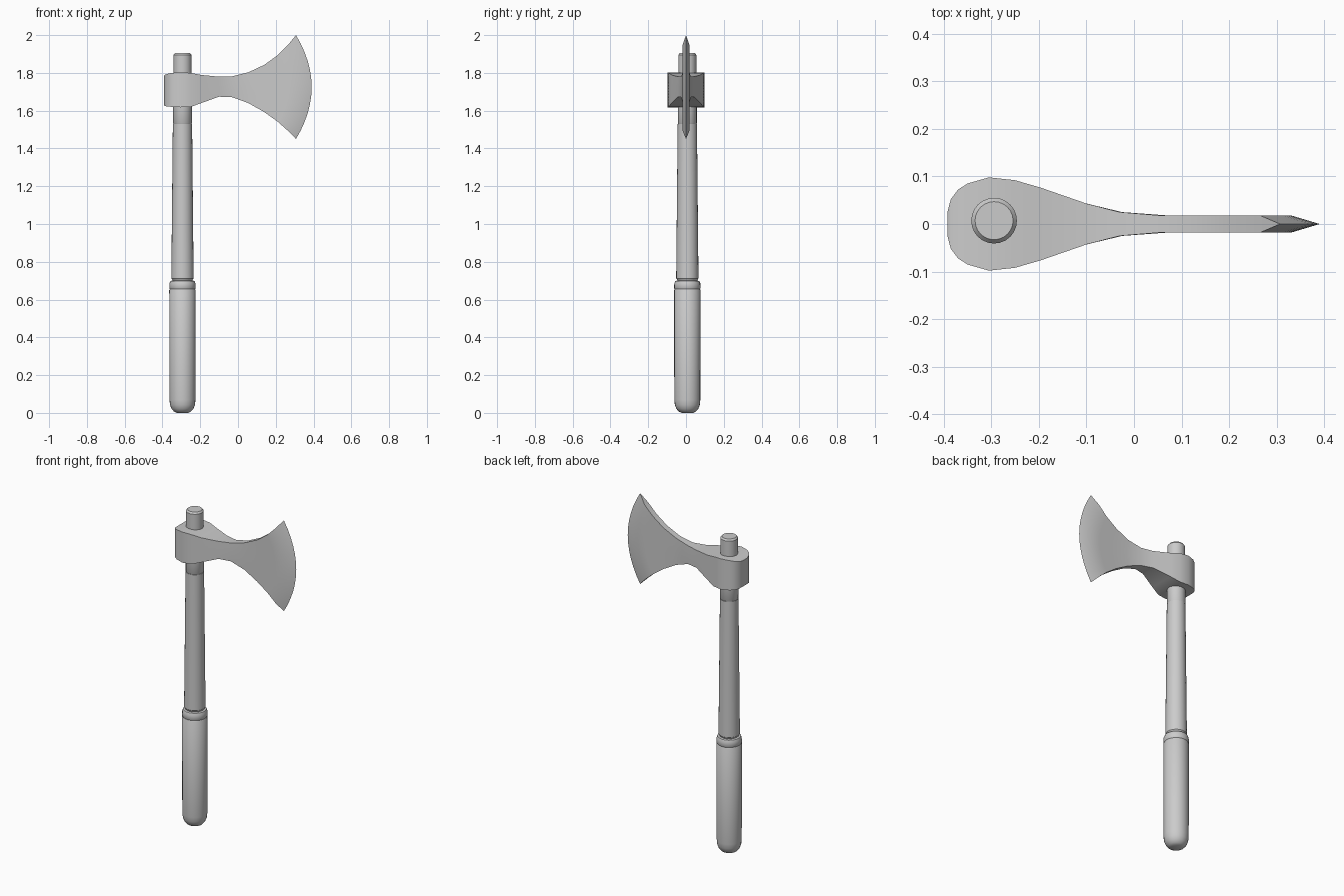
import bpy, bmesh, math

cube = bpy.data.objects.get("Cube")
if cube:
    bpy.data.objects.remove(cube, do_unlink=True)

grey = bpy.data.materials.new("plain grey")
grey.use_nodes = True
GREY = (0.6, 0.6, 0.6, 1)
grey.diffuse_color = GREY
grey.node_tree.nodes["Principled BSDF"].inputs["Base Color"].default_value = GREY


def finish(bm, name, angle):
    """Turn a bmesh into a shaded, coloured object."""
    bmesh.ops.remove_doubles(bm, verts=bm.verts, dist=1e-5)
    bmesh.ops.recalc_face_normals(bm, faces=bm.faces)
    mesh = bpy.data.meshes.new(name)
    bm.to_mesh(mesh)
    bm.free()
    mesh.materials.append(grey)
    obj = bpy.data.objects.new(name, mesh)
    bpy.context.collection.objects.link(obj)
    bpy.ops.object.select_all(action='DESELECT')
    obj.select_set(True)
    bpy.context.view_layer.objects.active = obj
    bpy.ops.object.shade_smooth_by_angle(angle=math.radians(angle))
    return obj


def lathe(name, profile, sides=24, cx=-0.294, cy=0.007):
    """Revolve (radius, height) points about the handle axis."""
    bm = bmesh.new()
    rings = []
    for r, z in profile:
        rings.append([bm.verts.new((cx + r * math.cos(i * math.tau / sides),
                                    cy + r * math.sin(i * math.tau / sides), z))
                      for i in range(sides)])
    for a, b in zip(rings, rings[1:]):
        for i in range(sides):
            j = (i + 1) % sides
            bm.faces.new((a[i], a[j], b[j], b[i]))
    bm.faces.new(rings[0])
    bm.faces.new(rings[-1])
    return finish(bm, name, 35)


# Handle parts
lathe("grip", [(0.03, 0), (0.045, 0.007), (0.058, 0.022), (0.066, 0.042),
               (0.069, 0.07), (0.07, 0.65), (0.067, 0.655)])
lathe("grip_ring", [(0.067, 0.655), (0.07, 0.66), (0.069, 0.685),
                    (0.064, 0.698), (0.052, 0.701)])
lathe("shaft", [(0.052, 0.695), (0.054, 0.706), (0.059, 0.712), (0.051, 1.53)])
lathe("shaft_collar", [(0.046, 1.526), (0.05, 1.533), (0.05, 1.64)])
lathe("shaft_top", [(0.048, 1.6), (0.048, 1.895), (0.04, 1.905)])

# Axe head: stations of x, half thickness, top, bottom, forward bulge
stations = [
    (-0.392, 0.025, 1.785, 1.628, 0),
    (-0.385, 0.052, 1.791, 1.624, 0),
    (-0.37, 0.072, 1.796, 1.622, 0),
    (-0.35, 0.085, 1.8, 1.62, 0),
    (-0.305, 0.098, 1.803, 1.618, 0),
    (-0.25, 0.092, 1.8, 1.62, 0),
    (-0.195, 0.076, 1.789, 1.64, 0),
    (-0.1, 0.043, 1.78, 1.674, 0),
    (-0.03, 0.025, 1.782, 1.671, 0.005),
    (0.055, 0.018, 1.803, 1.64, 0.015),
    (0.14, 0.018, 1.843, 1.592, 0.03),
    (0.21, 0.018, 1.894, 1.542, 0.05),
    (0.265, 0.018, 1.948, 1.493, 0.065),
    (0.307, 0, 2.0, 1.45, 0.083),
]
ROWS = 12
bm = bmesh.new()
sides = []
for s in (-1, 1):
    grid = []
    for x, half, top, bottom, bulge in stations:
        column = []
        for k in range(ROWS + 1):
            t = 2 * k / ROWS - 1
            z = bottom + (top - bottom) * (t + 1) / 2
            column.append(bm.verts.new((x + bulge * (1 - t * t), s * half, z)))
        grid.append(column)
    for a, b in zip(grid, grid[1:]):
        for k in range(ROWS):
            bm.faces.new((a[k], b[k], b[k + 1], a[k + 1]))
    sides.append(grid)

# Top and bottom skins, then the back of the poll
front, back = sides
for k in (0, ROWS):
    for i in range(len(stations) - 1):
        quad = [front[i][k], front[i + 1][k], back[i + 1][k], back[i][k]]
        if stations[i + 1][1] == 0:
            bmesh.ops.pointmerge(bm, verts=[quad[1], quad[2]], merge_co=quad[1].co)
            quad = [front[i][k], back[i][k]]
            tip = next(v for v in bm.verts if v.is_valid
                       and abs(v.co.x - stations[-1][0]) < 1e-4
                       and abs(v.co.z - stations[-1][2 if k else 3]) < 1e-4)
            quad.append(tip)
        bm.faces.new(quad)
for k in range(ROWS):
    bm.faces.new((front[0][k], back[0][k], back[0][k + 1], front[0][k + 1]))
finish(bm, "axe_head", 30)
